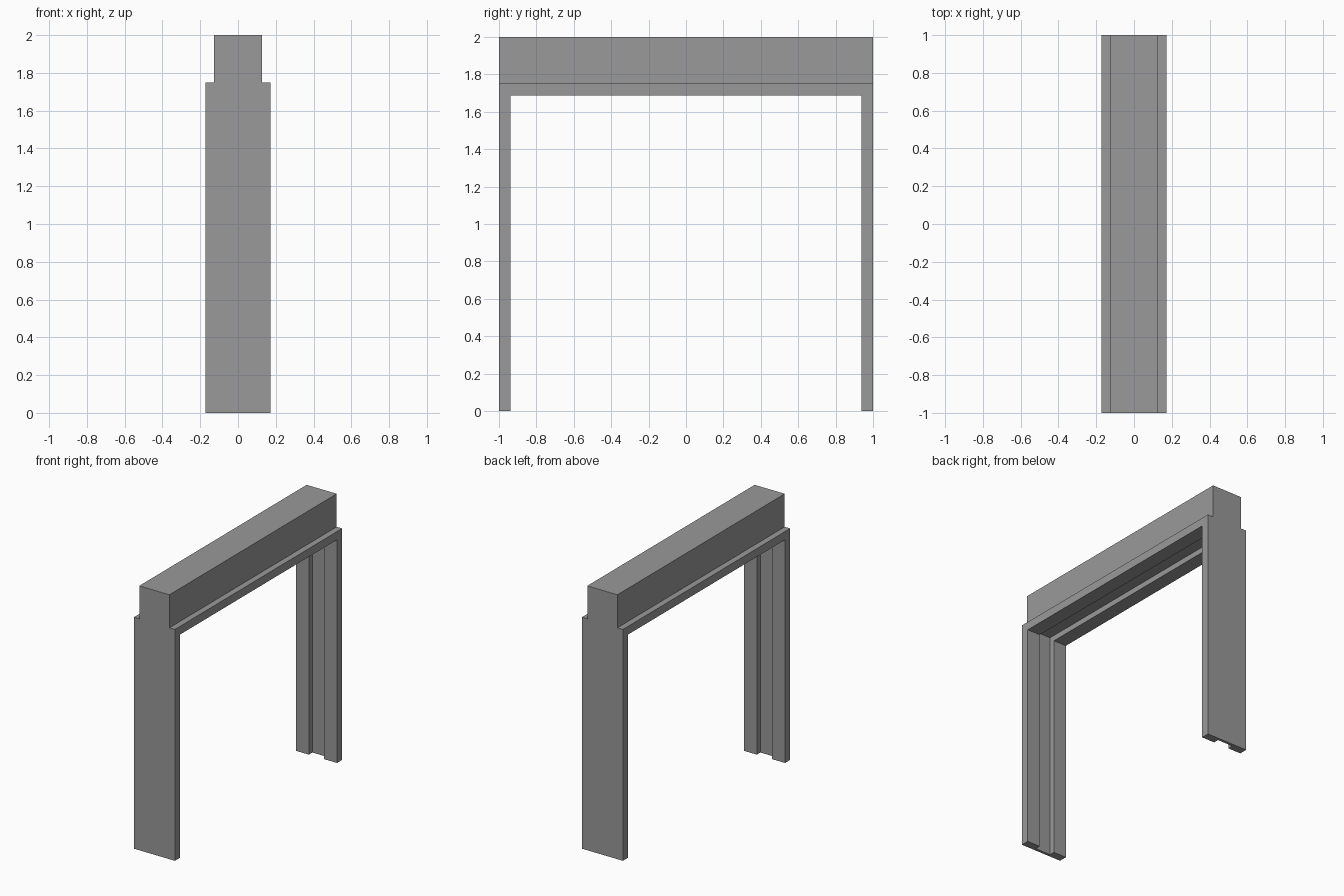
import bpy
import bmesh

cube = bpy.data.objects.get("Cube")
if cube:
    bpy.data.objects.remove(cube, do_unlink=True)

HALF_SPAN = 1.0      # outer half length along y
FRAME_TOP = 1.75
HALF_DEPTH = 0.172   # half depth along x
THICK = 0.0625
GROOVE_HALF = 0.064
GROOVE_DEPTH = 0.042

grey = bpy.data.materials.new("plain_grey")
grey.use_nodes = True
colour = (0.32, 0.32, 0.32, 1.0)
grey.diffuse_color = colour
grey.node_tree.nodes["Principled BSDF"].inputs["Base Color"].default_value = colour


def make_object(name, bm):
    bmesh.ops.recalc_face_normals(bm, faces=bm.faces)
    mesh = bpy.data.meshes.new(name)
    bm.to_mesh(mesh)
    bm.free()
    mesh.materials.append(grey)
    obj = bpy.data.objects.new(name, mesh)
    bpy.context.collection.objects.link(obj)
    return obj


# Door frame: a grooved section swept up, across and down with mitred corners
floor_of_groove = THICK - GROOVE_DEPTH
section = [
    (-HALF_DEPTH, 0), (-HALF_DEPTH, THICK),
    (-GROOVE_HALF, THICK), (-GROOVE_HALF, floor_of_groove),
    (GROOVE_HALF, floor_of_groove), (GROOVE_HALF, THICK),
    (HALF_DEPTH, THICK), (HALF_DEPTH, 0),
]
bm = bmesh.new()
rings = []
for side, at_top in ((-1, False), (-1, True), (1, True), (1, False)):
    rings.append([
        bm.verts.new((x, side * (HALF_SPAN - d), FRAME_TOP - d if at_top else 0))
        for x, d in section
    ])
count = len(section)
for a, b in zip(rings, rings[1:]):
    for i in range(count):
        j = (i + 1) % count
        bm.faces.new((a[i], a[j], b[j], b[i]))
bm.faces.new(rings[0])
bm.faces.new(rings[-1])
make_object("door_frame", bm)

# Header box resting on the frame
HEADER_HALF_DEPTH = 0.126
HEADER_HEIGHT = 0.25
bm = bmesh.new()
bmesh.ops.create_cube(bm, size=1)
bmesh.ops.scale(bm, vec=(2 * HEADER_HALF_DEPTH, 2 * HALF_SPAN, HEADER_HEIGHT), verts=bm.verts)
bmesh.ops.translate(bm, vec=(0, 0, FRAME_TOP + HEADER_HEIGHT / 2), verts=bm.verts)
make_object("header_box", bm)
